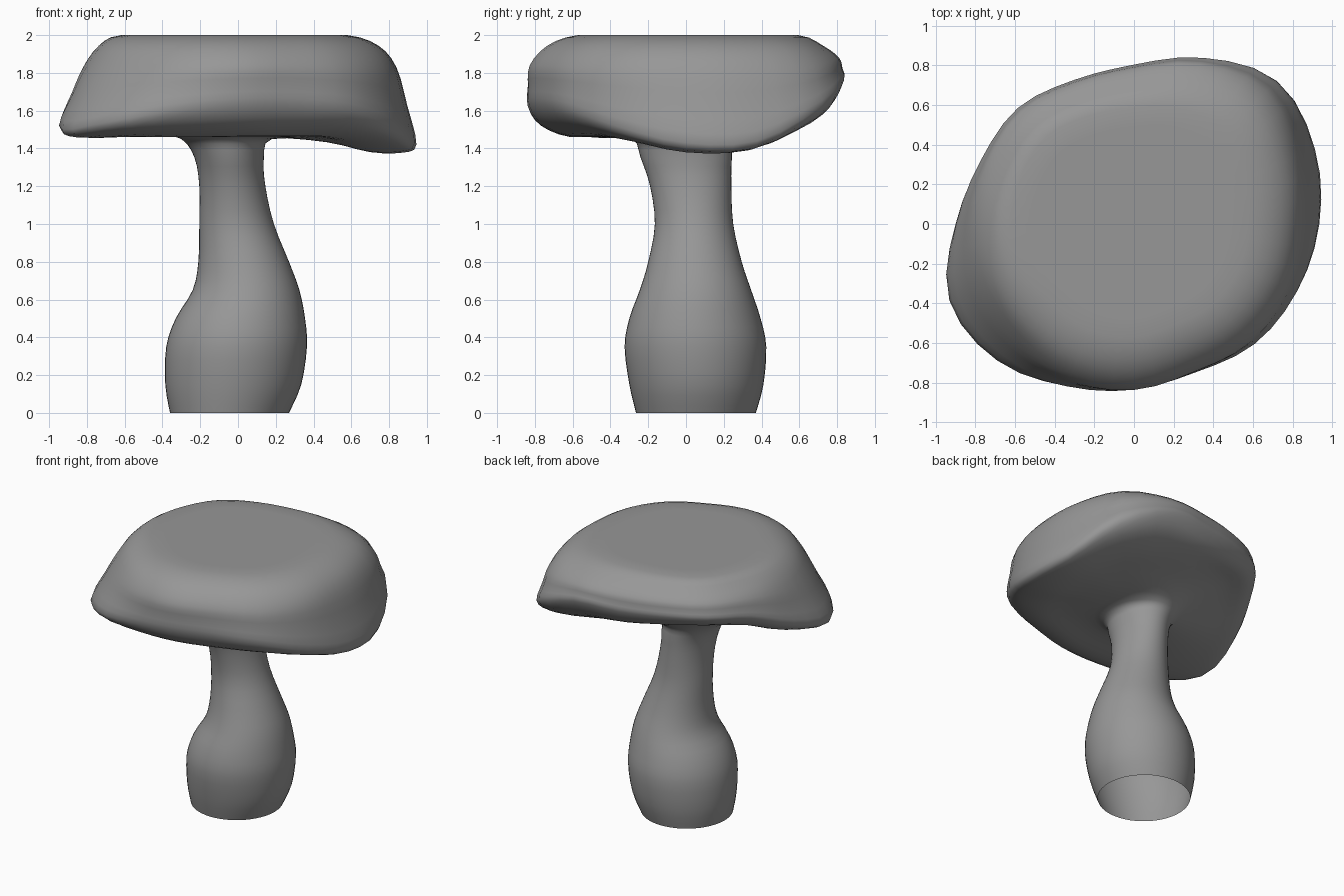
import bpy, bmesh, math

if "Cube" in bpy.data.objects:
    bpy.data.objects.remove(bpy.data.objects["Cube"])

N = 48          # points around each ring
STEPS = 3       # subdivisions between rings

def catmull(a, b, c, d, t):
    return 0.5 * (2*b + (c - a)*t + (2*a - 5*b + 4*c - d)*t*t + (3*b - a - 3*c + d)*t**3)

def around(table):
    """Smoothly resample a closed table of values to N angles."""
    m, out = len(table), []
    for i in range(N):
        u = i * m / N
        k = int(u)
        out.append(catmull(*(table[(k + j) % m] for j in (-1, 0, 1, 2)), u - k))
    return out

angles = [2 * math.pi * i / N for i in range(N)]

# Cap outline, rim height, underside height and shoulder outline, every 22.5 degrees from +x
rim_r = around([.935, .988, 1.02, .905, .80, .783, .825, .835,
                .90, 1.008, .975, .885, .83, .805, .855, .89])
rim_z = around([1.43, 1.44, 1.62, 1.76, 1.76, 1.77, 1.77, 1.73,
                1.60, 1.50, 1.54, 1.60, 1.63, 1.63, 1.60, 1.51])
under_z = around([1.385, 1.395, 1.49, 1.57, 1.60, 1.64, 1.67, 1.62,
                  1.52, 1.465, 1.46, 1.46, 1.465, 1.465, 1.465, 1.435])
shoulder_r = around([.835, .88, .945, .87, .78, .765, .80, .80,
                     .82, .835, .83, .84, .828, .795, .825, .835])

def polar(r, z):
    return [(r[i] * math.cos(a), r[i] * math.sin(a), z[i]) for i, a in enumerate(angles)]

# Stem: z, left, right, front, back
stem = [(0, -.36, .27, -.265, .37), (.15, -.385, .335, -.30, .41),
        (.35, -.38, .365, -.325, .425), (.5, -.33, .355, -.30, .395),
        (.65, -.24, .325, -.245, .345), (.8, -.21, .27, -.20, .295),
        (1.0, -.205, .19, -.165, .25), (1.2, -.205, .145, -.19, .24),
        (1.35, -.23, .137, -.24, .243), (1.45, -.30, .18, -.28, .26)]
rings = []
for z, x0, x1, y0, y1 in stem:
    rings.append([((x0 + x1)/2 + (x1 - x0)/2 * math.cos(a),
                   (y0 + y1)/2 + (y1 - y0)/2 * math.sin(a), z) for a in angles])

# Underside of the cap, bellying down inside the rim
rings.append(polar([r * .5 for r in rim_r], [1.475 + (u - 1.475) * .45 for u in under_z]))
rings.append(polar([r * .74 for r in rim_r], under_z))
rings.append(polar([r * .92 for r in rim_r],
                   [u + .55*(z - u) - .025 for u, z in zip(under_z, rim_z)]))

# Rim, side wall, shoulder and flat top
rings.append(polar(rim_r, rim_z))
shoulder_z = [1.83 + .3 * max(0, z - 1.6) for z in rim_z]
rings.append(polar([.5*(r + s) + .005 for r, s in zip(rim_r, shoulder_r)],
                   [.5*(z + s) for z, s in zip(rim_z, shoulder_z)]))
rings.append(polar(shoulder_r, shoulder_z))
for f, z, grow in ((.885, 1.945, .02), (.69, 2.0, .13), (.35, 2.0, 0)):
    rings.append(polar([s * f * (1 + grow * max(0, math.cos(a - 2.36)))
                        for s, a in zip(shoulder_r, angles)], [z] * N))

# Loft through all rings
bm = bmesh.new()
loops = []
for k in range(len(rings) - 1):
    a, b, c, d = (rings[min(max(k + j, 0), len(rings) - 1)] for j in (-1, 0, 1, 2))
    for s in range(STEPS):
        pts = [[catmull(a[i][q], b[i][q], c[i][q], d[i][q], s / STEPS) for q in range(3)]
               for i in range(N)]
        loops.append([bm.verts.new((p[0], p[1], min(2, max(0, p[2])))) for p in pts])
for lo, hi in zip(loops, loops[1:]):
    for i in range(N):
        j = (i + 1) % N
        bm.faces.new((lo[i], lo[j], hi[j], hi[i]))
bm.faces.new(loops[-1])

mesh = bpy.data.meshes.new("mushroom")
bm.to_mesh(mesh)
bm.free()
mesh.shade_smooth()
obj = bpy.data.objects.new("mushroom", mesh)
bpy.context.collection.objects.link(obj)

# Darker grey all over
grey = bpy.data.materials.new("grey")
grey.diffuse_color = (.31, .31, .31, 1)
grey.use_nodes = True
grey.node_tree.nodes["Principled BSDF"].inputs["Base Color"].default_value = grey.diffuse_color
mesh.materials.append(grey)
